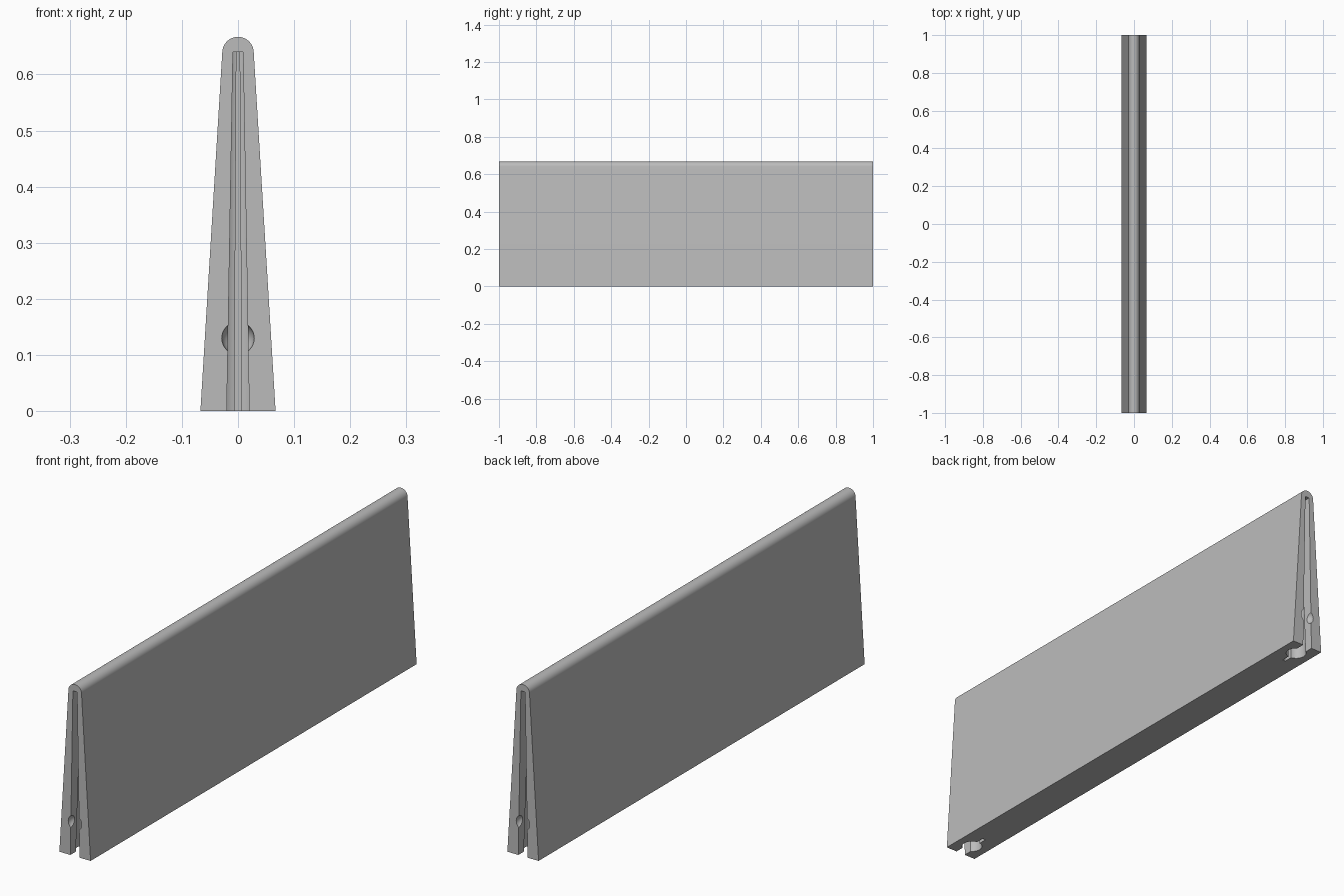
import bpy, bmesh, math

if "Cube" in bpy.data.objects:
    bpy.data.objects.remove(bpy.data.objects["Cube"])

HEIGHT, TOP_RADIUS, FOOT = 0.667, 0.028, 0.067
SLOT_TOP = 0.64

grey = bpy.data.materials.new("plain grey")
grey.use_nodes = True
grey.diffuse_color = (0.5, 0.5, 0.5, 1)
grey.node_tree.nodes["Principled BSDF"].inputs["Base Color"].default_value = (0.5, 0.5, 0.5, 1)


def finish(bm, name):
    bmesh.ops.recalc_face_normals(bm, faces=bm.faces)
    mesh = bpy.data.meshes.new(name)
    bm.to_mesh(mesh)
    bm.free()
    mesh.materials.append(grey)
    obj = bpy.data.objects.new(name, mesh)
    bpy.context.collection.objects.link(obj)
    return obj


def loft(lower, upper, name):
    """Solid between two matching outlines."""
    bm = bmesh.new()
    a = [bm.verts.new(p) for p in lower]
    b = [bm.verts.new(p) for p in upper]
    bm.faces.new(a)
    bm.faces.new(b)
    for i in range(len(a)):
        j = (i + 1) % len(a)
        bm.faces.new((a[i], a[j], b[j], b[i]))
    return finish(bm, name)


# Wedge panel with a rounded ridge
tilt = math.atan2(FOOT - TOP_RADIUS, HEIGHT - TOP_RADIUS)
section = [(-FOOT, 0), (FOOT, 0)]
for i in range(25):
    t = tilt + (math.pi - 2 * tilt) * i / 24
    section.append((TOP_RADIUS * math.cos(t), HEIGHT - TOP_RADIUS + TOP_RADIUS * math.sin(t)))
panel = loft([(x, -1, z) for x, z in section], [(x, 1, z) for x, z in section], "wedge_panel")


def keyhole(z, end):
    """Plan outline of the slot: entry, round pocket, thin slit."""
    f = 1 - 0.55 * z / SLOT_TOP
    entry, radius, slit = 0.02 * f, 0.037 * f, 0.0065 * f
    centre, depth = 0.065, 0.135
    first = math.pi - math.asin(entry / radius)
    last = math.asin(slit / radius)
    half = [(entry, -0.05)]
    for i in range(17):
        t = first + (last - first) * i / 16
        half.append((radius * math.sin(t), centre + radius * math.cos(t)))
    half.append((slit, depth))
    outline = half + [(-x, y) for x, y in reversed(half)]
    return [(x, end * (1 - y), z) for x, y in outline]


# Tapered keyhole slot and ball socket at each end
cutters = []
for end in (-1, 1):
    cutters.append(loft(keyhole(-0.05, end), keyhole(SLOT_TOP, end), "slot_cutter"))
    bm = bmesh.new()
    bmesh.ops.create_uvsphere(bm, u_segments=32, v_segments=16, radius=0.029)
    bmesh.ops.translate(bm, verts=bm.verts, vec=(0, end, 0.13))
    cutters.append(finish(bm, "socket_cutter"))

bpy.context.view_layer.objects.active = panel
panel.select_set(True)
for cutter in cutters:
    cutter.hide_render = True
    mod = panel.modifiers.new("cut", "BOOLEAN")
    mod.operation, mod.solver, mod.object = "DIFFERENCE", "EXACT", cutter
    bpy.ops.object.modifier_apply(modifier=mod.name)
    bpy.data.objects.remove(cutter)

bpy.ops.object.shade_smooth_by_angle(angle=math.radians(25))
